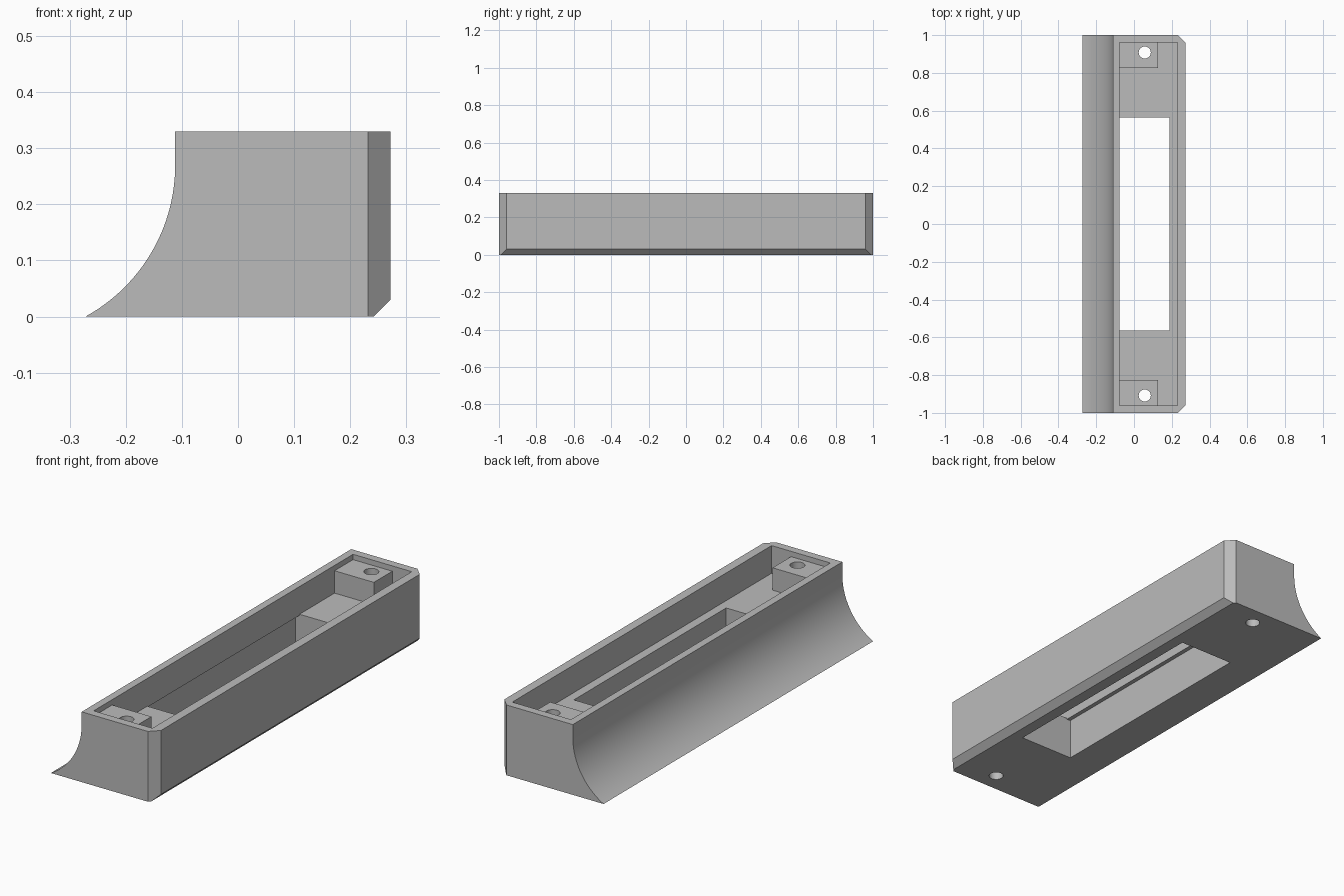
import bpy, bmesh, math
from mathutils import Vector

old = bpy.data.objects.get("Cube")
if old:
    bpy.data.objects.remove(old, do_unlink=True)

# Single plain grey material
GREY = (0.5, 0.5, 0.5, 1.0)
grey = bpy.data.materials.new("plain grey")
grey.use_nodes = True
grey.diffuse_color = GREY
grey.node_tree.nodes["Principled BSDF"].inputs["Base Color"].default_value = GREY

HEIGHT, FLOOR, BOSS_TOP = 0.33, 0.20, 0.305
RIGHT, LEFT, WALL = 0.272, -0.272, -0.112
INNER_LEFT, INNER_RIGHT, INNER_END = -0.076, 0.229, 0.962
HOLE_X, HOLE_Y, HOLE_R = 0.057, 0.908, 0.032


def prism(name, outline, axis, start, end):
    """Extrude a closed outline along y (outline in xz) or z (outline in xy)."""
    bm = bmesh.new()
    place = (lambda a, b: (a, start, b)) if axis == "y" else (lambda a, b: (a, b, start))
    face = bm.faces.new([bm.verts.new(place(a, b)) for a, b in outline])
    grown = bmesh.ops.extrude_face_region(bm, geom=[face])["geom"]
    step = Vector((0, end - start, 0)) if axis == "y" else Vector((0, 0, end - start))
    bmesh.ops.translate(bm, verts=[g for g in grown if isinstance(g, bmesh.types.BMVert)], vec=step)
    bmesh.ops.recalc_face_normals(bm, faces=bm.faces)
    mesh = bpy.data.meshes.new(name)
    bm.to_mesh(mesh)
    bm.free()
    mesh.materials.append(grey)
    obj = bpy.data.objects.new(name, mesh)
    bpy.context.collection.objects.link(obj)
    return obj


def box(name, x0, x1, y0, y1, z0, z1):
    return prism(name, [(x0, y0), (x1, y0), (x1, y1), (x0, y1)], "z", z0, z1)


def hole(side):
    ring = [(HOLE_X + HOLE_R * math.cos(i * math.tau / 32),
             side * HOLE_Y + HOLE_R * math.sin(i * math.tau / 32)) for i in range(32)]
    return prism("hole_cutter", ring, "z", -0.1, 0.5)


def combine(target, tool, operation="DIFFERENCE"):
    mod = target.modifiers.new("cut", "BOOLEAN")
    mod.operation, mod.solver, mod.object = operation, "EXACT", tool
    bpy.context.view_layer.objects.active = target
    bpy.ops.object.modifier_apply(modifier=mod.name)
    bpy.data.objects.remove(tool, do_unlink=True)


# Housing: concave flare on one side, bevelled lower edge on the other
curve_top = 0.27
flare = WALL - LEFT
radius = (flare ** 2 + curve_top ** 2) / (2 * flare)
sweep = math.asin(curve_top / radius)
section = [(LEFT, 0), (RIGHT - 0.03, 0), (RIGHT, 0.03), (RIGHT, HEIGHT), (WALL, HEIGHT)]
for i in range(32):
    a = sweep * i / 32
    section.append((WALL - radius + radius * math.cos(a), curve_top - radius * math.sin(a)))
housing = prism("housing", section, "y", -1, 1)

# Bevelled upright corners
for s in (-1, 1):
    corner = [(RIGHT - 0.04, s), (RIGHT + 0.06, s * 0.9), (RIGHT + 0.06, s * 1.1),
              (RIGHT - 0.14, s * 1.1)]
    combine(housing, prism("corner_cutter", corner, "z", -0.1, 0.5))

# Open tray, and the window through its floor with a shallow undercut
combine(housing, box("tray_cutter", INNER_LEFT, INNER_RIGHT, -INNER_END, INNER_END, FLOOR, 0.5))
combine(housing, box("window_cutter", INNER_LEFT - 0.02, 0.187, -0.565, 0.565, -0.1, FLOOR - 0.005))
combine(housing, box("window_top_cutter", INNER_LEFT, 0.187, -0.565, 0.565, 0.1, 0.25))

# Screw bosses at both ends, drilled right through
for s in (-1, 1):
    near, far = sorted((s * 0.825, s * (INNER_END + 0.01)))
    combine(housing, box("boss", INNER_LEFT - 0.01, 0.128, near, far, FLOOR - 0.02, BOSS_TOP), "UNION")
    combine(housing, hole(s))

bpy.ops.object.select_all(action="DESELECT")
housing.select_set(True)
bpy.context.view_layer.objects.active = housing
bpy.ops.object.shade_smooth_by_angle(angle=math.radians(25))
